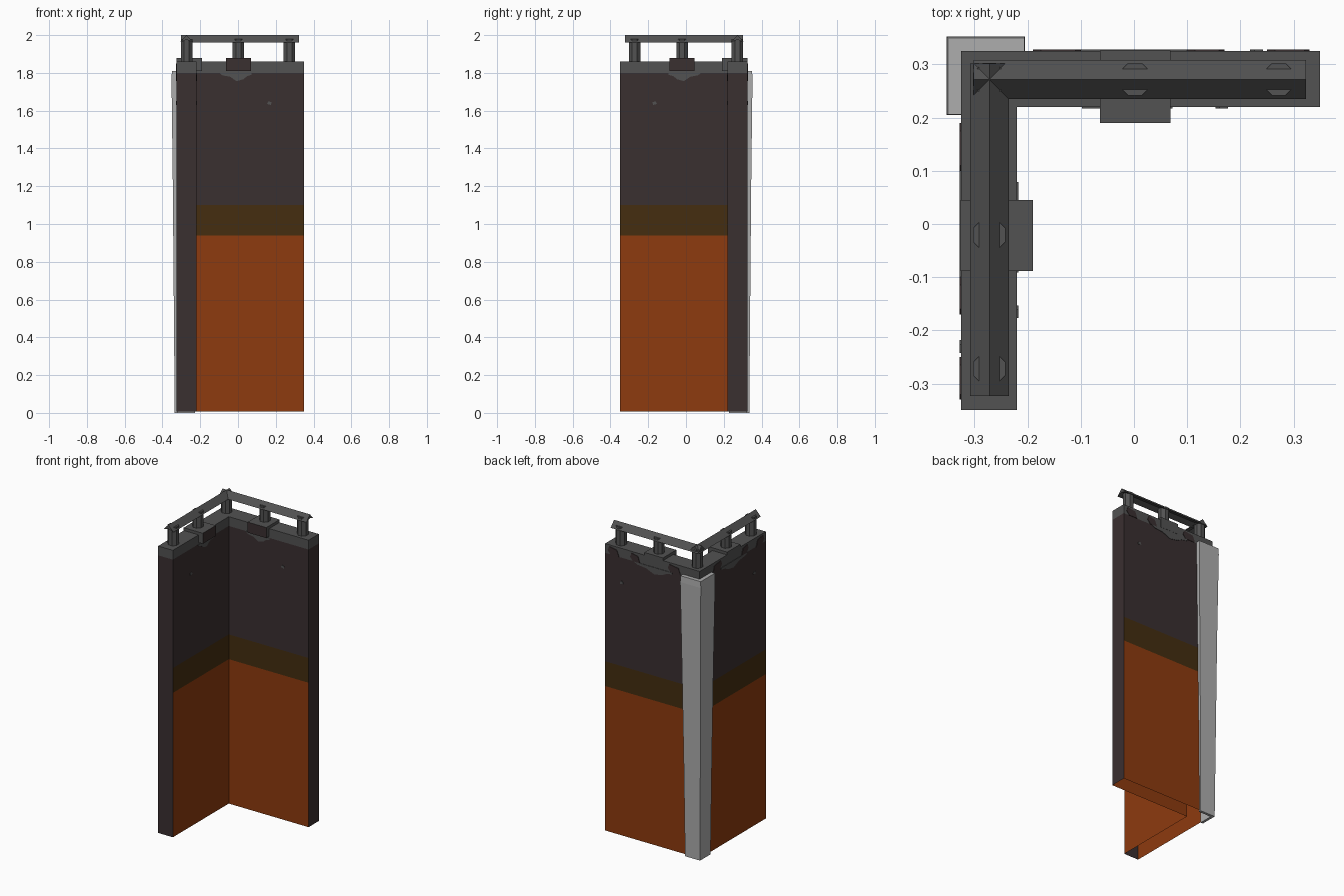
import bpy, bmesh, math
from mathutils import Vector

if "Cube" in bpy.data.objects:
    bpy.data.objects.remove(bpy.data.objects["Cube"])

def mat(name, r, g, b):
    m = bpy.data.materials.new(name)
    m.diffuse_color = (r, g, b, 1)
    m.use_nodes = True
    m.node_tree.nodes["Principled BSDF"].inputs["Base Color"].default_value = m.diffuse_color
    return m

ORANGE = mat("orange_paint", 0.27, 0.043, 0.0045)
OLIVE = mat("olive_band", 0.058, 0.027, 0.005)
DARK = mat("dark_plaster", 0.042, 0.029, 0.030)
STONE = mat("grey_cap", 0.085, 0.085, 0.085)
PALE = mat("pale_pillar", 0.42, 0.42, 0.42)

def make(name, verts, faces, mats, rule=None, recalc=True):
    bm = bmesh.new()
    vs = [bm.verts.new(v) for v in verts]
    for f in faces:
        bm.faces.new([vs[i] for i in f])
    if recalc:
        bmesh.ops.recalc_face_normals(bm, faces=bm.faces)
    bm.normal_update()
    if rule:
        for f in bm.faces:
            f.material_index = rule(f)
    me = bpy.data.meshes.new(name)
    bm.to_mesh(me)
    bm.free()
    for m in mats:
        me.materials.append(m)
    ob = bpy.data.objects.new(name, me)
    bpy.context.collection.objects.link(ob)
    return ob

def loft(name, rings, mats, rule=None, bottom=True):
    """Join equal rings of points; close the top and optionally the bottom."""
    n = len(rings[0])
    verts = [p for r in rings for p in r]
    faces = [(k * n + i, k * n + (i + 1) % n, (k + 1) * n + (i + 1) % n, (k + 1) * n + i)
             for k in range(len(rings) - 1) for i in range(n)]
    faces.append(tuple(range((len(rings) - 1) * n, len(rings) * n)))
    if bottom:
        faces.append(tuple(reversed(range(n))))
    return make(name, verts, faces, mats, rule)

def place(arm, u, v, z):
    """Arm 0 runs along x, arm 1 is its mirror along y."""
    return (u, v, z) if arm == 0 else (-v, -u, z)

IN, OUT, END = 0.22, 0.325, 0.35

# L-shaped wall, open underneath, coloured in height bands
outline = [(-OUT, -END), (-IN, -END), (-IN, IN), (END, IN), (END, OUT), (-OUT, OUT)]

def wall_rule(f):
    c = f.calc_center_median()
    if c.z > 1.80:
        return 3
    if c.x > END - 0.001 or c.y < -END + 0.001 or c.z > 1.10:
        return 2
    return 1 if c.z > 0.94 else 0

loft("corner_wall", [[(x, y, z) for x, y in outline] for z in (0.008, 0.94, 1.10, 1.80, 1.86)],
     [ORANGE, OLIVE, DARK, STONE], wall_rule, bottom=False)

# Pale L-shaped corner pillar, narrowing toward the ground
def pillar_ring(z, o, i):
    w = 0.318
    return [(-o, o, z), (-o, i, z), (-w, i, z), (-w, w, z), (-i, w, z), (-i, o, z)]

loft("corner_pillar", [pillar_ring(0, 0.335, 0.228), pillar_ring(0.6, 0.340, 0.222),
                       pillar_ring(1.2, 0.345, 0.213), pillar_ring(1.77, 0.352, 0.205),
                       pillar_ring(1.81, 0.350, 0.206)], [PALE])

def plate(name, arm, pts, v, side, m):
    """Thin plate lying on a wall face; side is -1 inner, +1 outer."""
    rings = [[place(arm, u, v + side * d, z) for u, z in pts] for d in (-0.002, 0.003)]
    loft(name, rings, [m])

RAGGED = [(-0.10, 1.80), (-0.085, 1.787), (-0.045, 1.78), (-0.01, 1.756),
          (0.025, 1.766), (0.045, 1.782), (0.07, 1.79), (0.07, 1.80)]

for arm, mid in ((0, 0.0025), (1, 0.0215)):
    tag = ("back", "left")[arm]

    # Projecting cap block with dark front
    h = 0.0665
    sq = [(mid - h, 0.19), (mid + h, 0.19), (mid + h, OUT + 0.001), (mid - h, OUT + 0.001)]

    def block_rule(f, arm=arm):
        c = f.calc_center_median()
        depth = c.y if arm == 0 else -c.x
        return 1 if depth < 0.2 else 0

    loft(tag + "_cap_block", [[place(arm, u, v, z) for u, v in sq] for z in (1.81, 1.878)],
         [STONE, DARK], block_rule)

    # Ragged stone edge hanging below the cap on both faces
    plate(tag + "_inner_ragged_edge", arm, [(u + mid, z) for u, z in RAGGED], IN, -1, STONE)
    plate(tag + "_outer_ragged_edge", arm, [(-0.02 + mid - 1.6 * u, z) for u, z in RAGGED], OUT, 1, STONE)

    # Dark worn patches on the outside of the cap
    for k, (a, b) in enumerate(((-0.19, -0.10), (0.10, 0.17), (0.25, 0.33))):
        plate(f"{tag}_worn_patch_{k}", arm,
              [(a, 1.80), (b - 0.02, 1.80), (b, 1.825), (b - 0.01, 1.85), (a + 0.015, 1.84)],
              OUT, 1, DARK)

    # Small chips in the plaster
    for k, (u, v, s) in enumerate(((0.165, IN, -1), (0.23, OUT, 1))):
        plate(f"{tag}_chip_{k}", arm,
              [(u - 0.012, 1.635), (u + 0.01, 1.63), (u + 0.012, 1.645), (u - 0.004, 1.65)], v, s, STONE)

    # Rail posts, the corner post shared by both arms
    for k, u in enumerate((-0.272, mid - 0.0005, 0.272)):
        if arm == 1 and k == 0:
            continue
        ring = [(u + 0.033 * math.cos(math.pi * (i + .5) / 4),
                 0.272 + 0.033 * math.sin(math.pi * (i + .5) / 4)) for i in range(8)]
        loft(f"{tag}_rail_post_{k}", [[place(arm, a, b, z) for a, b in ring] for z in (1.85, 1.98)], [STONE])

    # Gabled rail
    prof = [(0.235, 1.962), (0.272, 1.998 + 0.002), (0.308, 1.962), (0.272, 1.976)]
    rings = [[place(arm, u, v, z) for v, z in prof] for u in (-0.302, 0.323)]
    loft(tag + "_rail", rings, [STONE])
